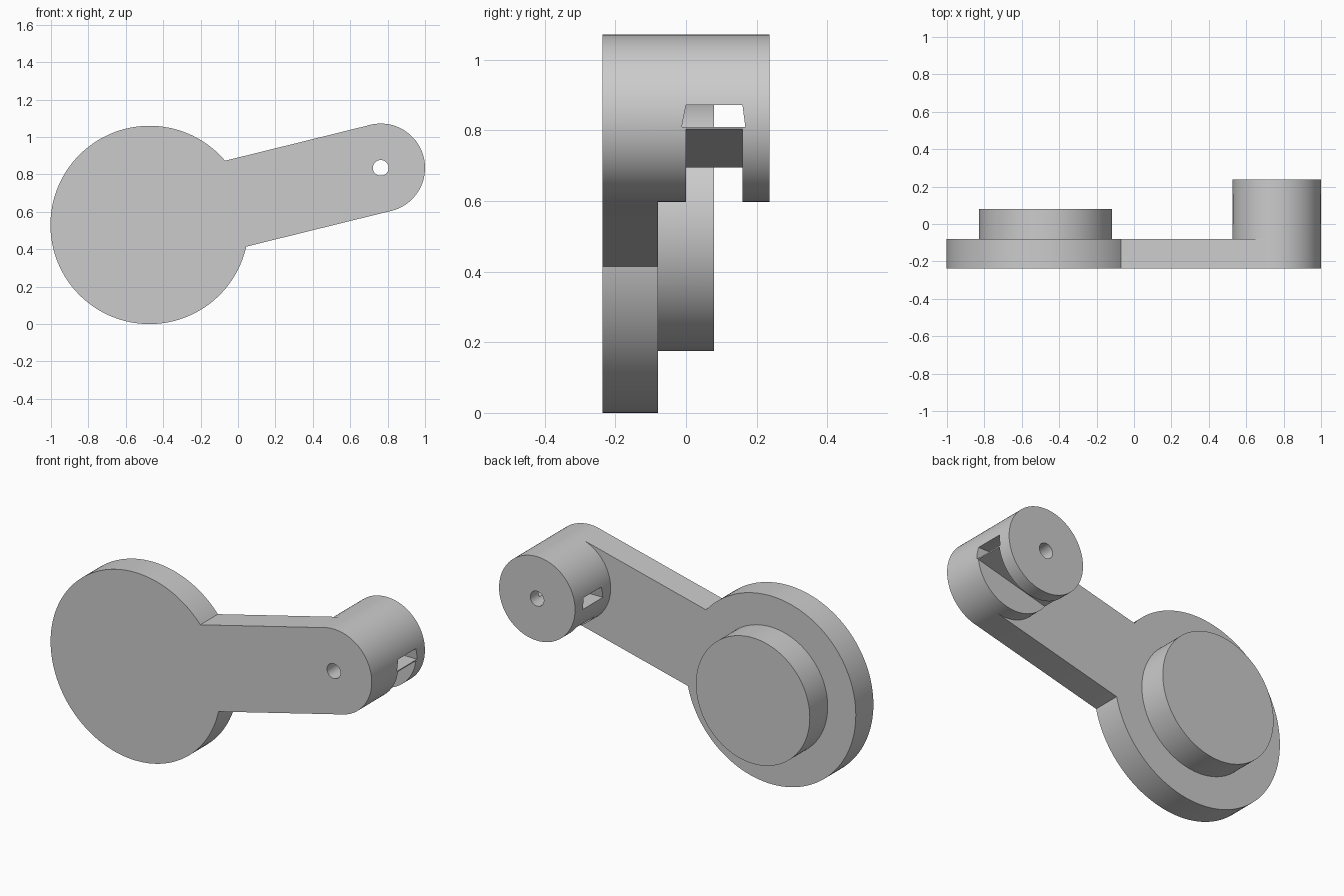
import bpy
import bmesh
import math
from mathutils import Vector

cube = bpy.data.objects.get("Cube")
if cube:
    bpy.data.objects.remove(cube, do_unlink=True)

# Single plain grey
grey = bpy.data.materials.new("plain grey")
grey.use_nodes = True
colour = (0.6, 0.6, 0.6, 1)
grey.diffuse_color = colour
grey.node_tree.nodes["Principled BSDF"].inputs["Base Color"].default_value = colour

# Main dimensions
DISC = Vector((-0.473, 0.53))
BOSS = Vector((0.763, 0.835))
DISC_R, PAD_R, BOSS_R, HOLE_R = 0.53, 0.355, 0.237, 0.042
FRONT, PLATE_BACK, PAD_BACK, BOSS_BACK = -0.237, -0.08, 0.08, 0.237


def prism(name, points, offset):
    """Close a planar loop of 3D points and sweep it along offset."""
    bm = bmesh.new()
    face = bm.faces.new([bm.verts.new(p) for p in points])
    swept = bmesh.ops.extrude_face_region(bm, geom=[face])["geom"]
    verts = [v for v in swept if isinstance(v, bmesh.types.BMVert)]
    bmesh.ops.translate(bm, verts=verts, vec=offset)
    bmesh.ops.recalc_face_normals(bm, faces=bm.faces)
    mesh = bpy.data.meshes.new(name)
    bm.to_mesh(mesh)
    bm.free()
    mesh.materials.append(grey)
    obj = bpy.data.objects.new(name, mesh)
    bpy.context.collection.objects.link(obj)
    return obj


def along_y(name, outline, y0, y1):
    return prism(name, [(x, y0, z) for x, z in outline], (0, y1 - y0, 0))


def round_part(name, centre, radius, y0, y1, sides=96):
    steps = [math.tau * i / sides for i in range(sides)]
    outline = [(centre.x + radius * math.cos(a), centre.y + radius * math.sin(a)) for a in steps]
    return along_y(name, outline, y0, y1)


def combine(target, tool, operation):
    mod = target.modifiers.new(tool.name, "BOOLEAN")
    mod.operation = operation
    mod.solver = "EXACT"
    mod.object = tool
    tool.hide_render = True
    bpy.ops.object.select_all(action="DESELECT")
    target.select_set(True)
    bpy.context.view_layer.objects.active = target
    bpy.ops.object.modifier_apply(modifier=mod.name)
    bpy.data.objects.remove(tool, do_unlink=True)


# Straight arm running from the disc to the boss
axis = (BOSS - DISC).normalized()
side = Vector((-axis.y, axis.x)) * (BOSS_R - 0.0005)
arm_outline = [DISC + side, DISC - side, BOSS - side, BOSS + side]

# Solid body
body = round_part("crank_body", DISC, DISC_R, FRONT, PLATE_BACK, 128)
combine(body, along_y("arm", arm_outline, FRONT, PLATE_BACK), "UNION")
combine(body, round_part("pad", DISC, PAD_R, -0.15, PAD_BACK, 128), "UNION")
combine(body, round_part("boss", BOSS, BOSS_R, FRONT, BOSS_BACK), "UNION")

# Groove under the boss with a sloping roof
left, right = BOSS.x - 0.3, BOSS.x + 0.3
groove = [(left, 0.5), (right, 0.5), (right, 0.82), (BOSS.x + BOSS_R, 0.804),
          (BOSS.x - 0.19, 0.695), (left, 0.67)]
combine(body, along_y("groove_cutter", groove, 0, 0.16), "DIFFERENCE")

# Tapered slot crossing the boss
slot = [(left, -0.012, 0.81), (left, 0.168, 0.81), (left, 0.16, 0.872), (left, 0, 0.872)]
combine(body, prism("slot_cutter", slot, (right - left, 0, 0)), "DIFFERENCE")

# Pivot hole from front to back
combine(body, round_part("hole_cutter", BOSS, HOLE_R, -0.4, 0.4, 48), "DIFFERENCE")

body.select_set(True)
bpy.context.view_layer.objects.active = body
bpy.ops.object.shade_smooth_by_angle(angle=math.radians(30))
